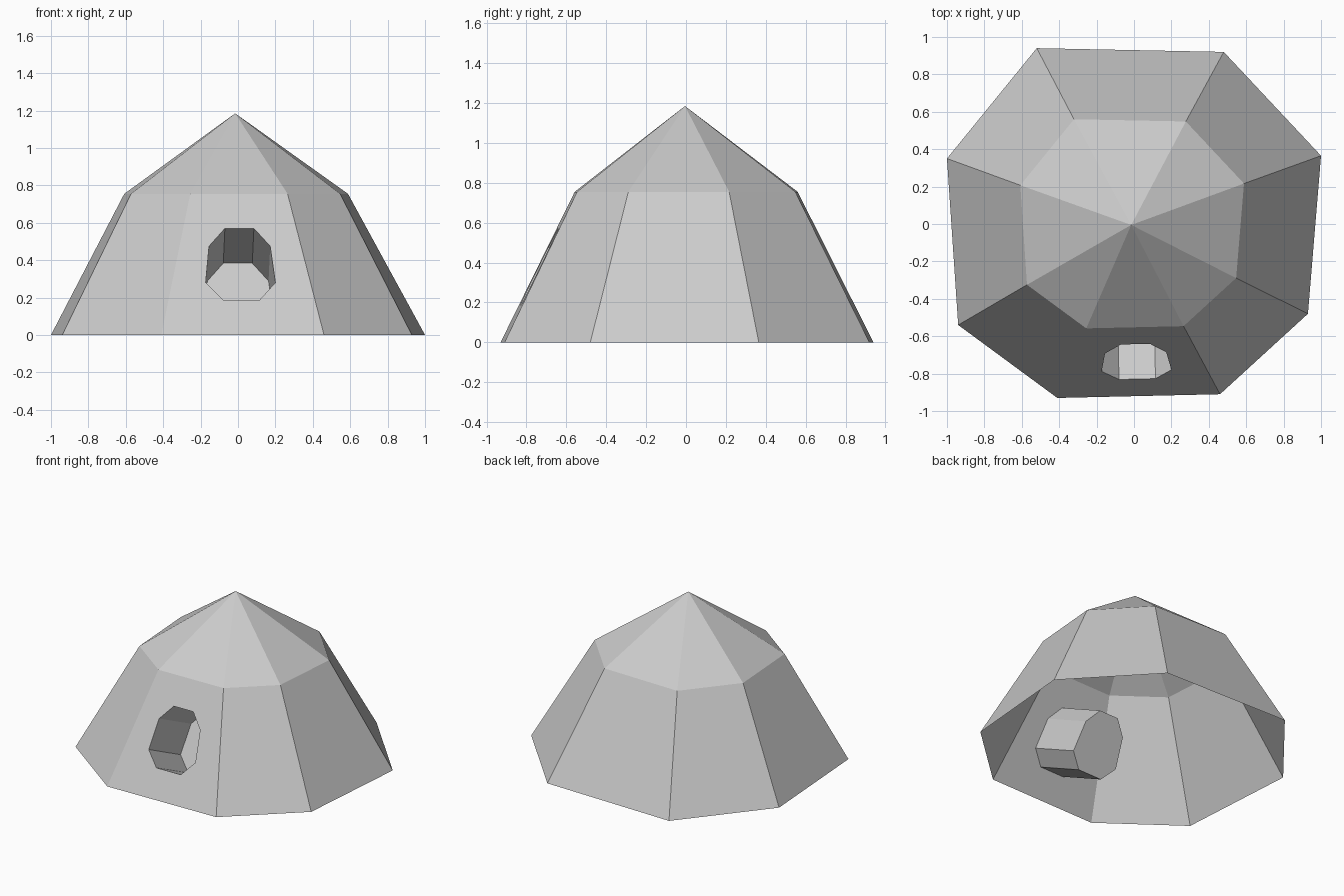
import bpy, bmesh
from mathutils import Vector
from mathutils.geometry import intersect_line_plane

cube = bpy.data.objects.get("Cube")
if cube:
    bpy.data.objects.remove(cube, do_unlink=True)

GREY = (0.6, 0.6, 0.6, 1)
material = bpy.data.materials.new("light grey")
material.use_nodes = True
material.diffuse_color = GREY
material.node_tree.nodes["Principled BSDF"].inputs["Base Color"].default_value = GREY


def finish(bm, name, inward=False):
    """Turn a bmesh into a flat-shaded grey object."""
    bmesh.ops.recalc_face_normals(bm, faces=bm.faces)
    if inward:
        bmesh.ops.reverse_faces(bm, faces=bm.faces)
    mesh = bpy.data.meshes.new(name)
    bm.to_mesh(mesh)
    bm.free()
    mesh.materials.append(material)
    obj = bpy.data.objects.new(name, mesh)
    bpy.context.collection.objects.link(obj)
    return obj


# Uneven eight-sided footprint, starting with the two front corners
footprint = [(-0.41, -0.93), (0.46, -0.91), (0.93, -0.48), (1.0, 0.365),
             (0.48, 0.92), (-0.52, 0.94), (-1.0, 0.35), (-0.94, -0.54)]
EAVES, PEAK, TAPER = 0.755, 1.185, 0.598
base = [Vector((x, y, 0)) for x, y in footprint]
eaves = [Vector((x * TAPER - 0.01, y * TAPER - 0.002, EAVES)) for x, y in footprint]

# Entrance outline in x and z, laid onto the sloping front wall
outline = [(-0.07, 0.57), (0.085, 0.57), (0.172, 0.475), (0.2, 0.28),
           (0.115, 0.187), (-0.08, 0.187), (-0.173, 0.28), (-0.155, 0.475)]
inward = (eaves[0] - base[0]).cross(base[1] - base[0]).normalized()
if inward.y < 0:
    inward.negate()
opening = [intersect_line_plane(Vector((x, -2, z)), Vector((x, 2, z)), base[0], inward)
           for x, z in outline]

# Walls: one panel per side, the front one pierced by the entrance
bm = bmesh.new()
low = [bm.verts.new(p) for p in base]
high = [bm.verts.new(p) for p in eaves]
count = len(low)
for i in range(1, count):
    j = (i + 1) % count
    bm.faces.new((low[i], low[j], high[j], high[i]))
rim = [bm.verts.new(p) for p in opening]


def loop_edges(verts):
    pairs = zip(verts, verts[1:] + verts[:1])
    return [bm.edges.get(pair) or bm.edges.new(pair) for pair in pairs]


front = loop_edges([low[0], low[1], high[1], high[0]])
bmesh.ops.triangle_fill(bm, edges=front + loop_edges(rim), use_beauty=True,
                        normal=-inward)

# Roof: facets meeting at the peak
peak = bm.verts.new((-0.015, -0.005, PEAK))
for i in range(count):
    bm.faces.new((high[i], high[(i + 1) % count], peak))
finish(bm, "shelter_shell")

# Entrance tunnel: runs square to the front wall and is closed at its inner end
bm = bmesh.new()
DEPTH = 0.425
outer = [bm.verts.new(p) for p in opening]
inner = [bm.verts.new(p + inward * DEPTH) for p in opening]
for i in range(count):
    j = (i + 1) % count
    bm.faces.new((outer[i], outer[j], inner[j], inner[i]))
bm.faces.new(inner)
finish(bm, "entrance_tunnel", inward=True)
